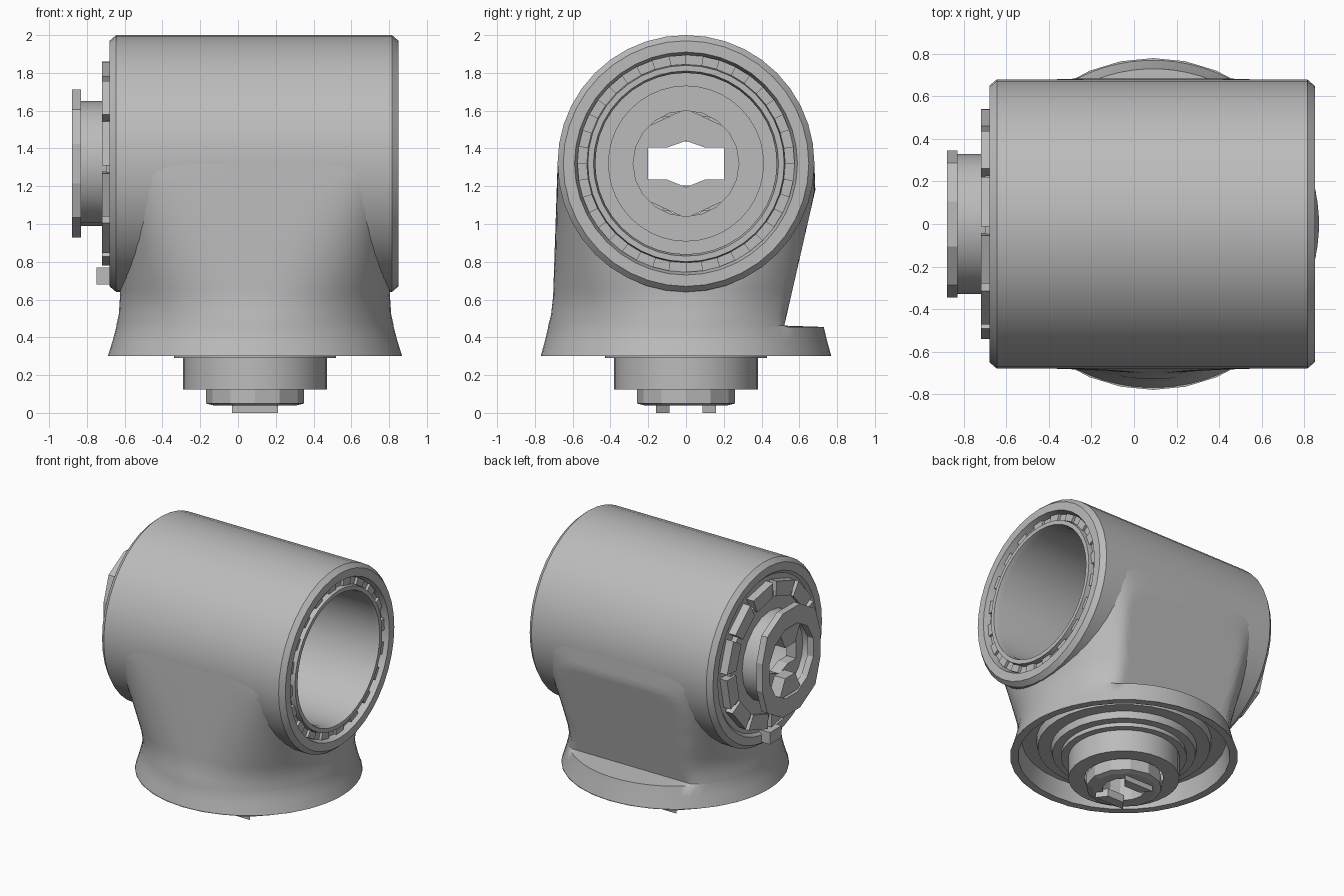
import bpy, bmesh, math
from mathutils import Matrix, Vector

if "Cube" in bpy.data.objects:
    bpy.data.objects.remove(bpy.data.objects["Cube"])

AX = 1.32      # height of the horizontal barrel axis
CX = 0.09      # x of the vertical neck axis

grey = bpy.data.materials.new("housing grey")
grey.diffuse_color = (0.5, 0.5, 0.5, 1)
grey.use_nodes = True
grey.node_tree.nodes["Principled BSDF"].inputs["Base Color"].default_value = grey.diffuse_color


def finish(name, bm, smooth=35):
    bmesh.ops.recalc_face_normals(bm, faces=bm.faces[:])
    me = bpy.data.meshes.new(name)
    bm.to_mesh(me)
    bm.free()
    me.materials.append(grey)
    ob = bpy.data.objects.new(name, me)
    bpy.context.collection.objects.link(ob)
    if smooth:
        bpy.ops.object.select_all(action='DESELECT')
        ob.select_set(True)
        bpy.context.view_layer.objects.active = ob
        bpy.ops.object.shade_smooth_by_angle(angle=math.radians(smooth))
    return ob


def along_x(r, a, h):
    return Vector((h, r * math.cos(a), AX + r * math.sin(a)))


def along_z(r, a, h):
    return Vector((CX + r * math.cos(a), r * math.sin(a), h))


def bridge(bm, rings, closed=False):
    n = len(rings[0])
    pairs = list(zip(rings, rings[1:])) + ([(rings[-1], rings[0])] if closed else [])
    for p, q in pairs:
        for i in range(n):
            j = (i + 1) % n
            bm.faces.new((p[i], p[j], q[j], q[i]))


def lathe(name, profile, place, sides, closed=False, smooth=35):
    """Spin (radius, height) points round an axis."""
    bm = bmesh.new()
    rings = [[bm.verts.new(place(r, 2 * math.pi * i / sides, h)) for i in range(sides)]
             for r, h in profile]
    bridge(bm, rings, closed)
    return finish(name, bm, smooth)


def sectors(name, place, count, r0, r1, h0, h1, fill, phase=0.0):
    """Ring of separate wedge blocks."""
    bm = bmesh.new()
    for k in range(count):
        a0 = phase + 2 * math.pi * k / count
        a1 = a0 + 2 * math.pi / count * fill
        ring = [[bm.verts.new(place(r, a, h)) for r, a in
                 ((r0, a0), (r1, a0), (r1, a1), (r0, a1))] for h in (h0, h1)]
        bridge(bm, ring)
        bm.faces.new(ring[0])
        bm.faces.new(ring[1])
    return finish(name, bm, 0)


# Horizontal barrel: outer wall, bevelled ends, groove on the open right end, bore
lathe("barrel", [
    (0.41, -0.64), (0.41, -0.66), (0.57, -0.66), (0.59, -0.68), (0.65, -0.68),
    (0.68, -0.645), (0.68, 0.815), (0.65, 0.85), (0.59, 0.85), (0.575, 0.80),
    (0.525, 0.80), (0.52, 0.84), (0.49, 0.84), (0.48, 0.80), (0.48, -0.60),
    (0.41, -0.60)], along_x, 40, closed=True)
sectors("right_groove_teeth", along_x, 20, 0.525, 0.575, 0.79, 0.82, 0.5)

# Left end: stepped plate, ring of blocks and locating tab
lathe("left_plate", [(0.30, -0.66), (0.30, -0.70), (0.47, -0.70), (0.47, -0.66)],
      along_x, 24, closed=True)
sectors("left_ring_blocks", along_x, 12, 0.43, 0.54, -0.72, -0.66, 0.85, 0.1)
bm = bmesh.new()
bmesh.ops.create_cube(bm, size=1, matrix=Matrix.Translation((-0.705, 0, 0.725))
                      @ Matrix.Diagonal((0.09, 0.14, 0.09, 1)))
finish("left_tab", bm, 0)

# Left boss
lathe("left_boss", [(0.33, -0.66), (0.33, -0.84), (0.28, -0.84), (0.28, -0.66)],
      along_x, 20, closed=True)

# Flange on the boss: round, trimmed flat at both sides
bm = bmesh.new()
rings = []
for r, h in ((0.27, -0.83), (0.405, -0.83), (0.405, -0.88), (0.27, -0.88)):
    ring = []
    for i in range(12):
        p = along_x(r, 2 * math.pi * (i + 0.5) / 12, h)
        p.y = max(-0.345, min(0.345, p.y))
        ring.append(bm.verts.new(p))
    rings.append(ring)
bridge(bm, rings, True)
finish("left_flange", bm, 0)

# Key plate inside the boss, with its wide slot hole
slot = [(0.2, 0), (0.2, 0.085), (0.1, 0.085), (0, 0.12),
        (-0.1, 0.085), (-0.2, 0.085), (-0.2, 0), (-0.2, -0.085),
        (-0.1, -0.085), (0, -0.125), (0.1, -0.085), (0.2, -0.085)]
bm = bmesh.new()
rings = []
for h, inner in ((-0.70, True), (-0.70, False), (-0.78, False), (-0.78, True)):
    rings.append([bm.verts.new((h, y, AX + z) if inner else
                               along_x(0.29, math.atan2(z, y), h)) for y, z in slot])
bridge(bm, rings, True)
finish("key_plate", bm, 0)

# Jaw blocks in the flange mouth
sectors("flange_jaws", along_x, 2, 0.13, 0.28, -0.87, -0.78, 0.3, math.pi / 2 - 0.47)

# Neck: flared loft that squares off upward to merge with the barrel, cut flat at the back
levels = [(0.30, 0.78, 0.77), (0.38, 0.755, 0.748), (0.455, 0.735, 0.73), (0.462, 0.735, 0.73),
          (0.52, 0.722, 0.715), (0.62, 0.715, 0.704)]
levels += [(0.62 + 0.035 * k, 0.715 + 0.0015 * k, 0.704 - 0.0012 * k) for k in range(1, 21)]


def rounded(c, e):
    return math.copysign(abs(c) ** e, c)


bm = bmesh.new()
rings = []
for z, rx, ry in levels:
    back = 0.52 + 0.16 * (z - 0.46) / 0.7 if z > 0.46 else 9
    e = 1 - 0.75 * min(1, max(0, (z - 0.5) / 0.75))
    rings.append([bm.verts.new((CX + rx * rounded(math.cos(a), e),
                                min(ry * rounded(math.sin(a), e), back), z))
                  for a in (2 * math.pi * (i + 0.5) / 72 for i in range(72))])
bridge(bm, rings)
# remove the part that would cross the bore
inside = [f for f in bm.faces
          if math.hypot(f.calc_center_median().y, f.calc_center_median().z - AX) < 0.62]
bmesh.ops.delete(bm, geom=inside, context='FACES')
finish("neck", bm, 40)

# Underside of the skirt and stepped bottom coupling
lathe("skirt_underside", [(0.78, 0.30), (0.725, 0.30), (0.70, 0.43), (0.60, 0.43),
                          (0.59, 0.37), (0.50, 0.37), (0.49, 0.32), (0.43, 0.32),
                          (0.43, 0.29), (0.38, 0.29)], along_z, 32)
lathe("bottom_coupling", [(0.38, 0.32), (0.38, 0.125), (0.27, 0.125), (0.27, 0.14)],
      along_z, 32)
lathe("bottom_tip", [(0.26, 0.14), (0.26, 0.05), (0.22, 0.04), (0.15, 0.04),
                     (0.14, 0.22), (0.001, 0.22)], along_z, 12, smooth=0)
sectors("bottom_claws", along_z, 2, 0.11, 0.20, 0.0, 0.06, 0.42, math.pi / 2 - 0.66)
